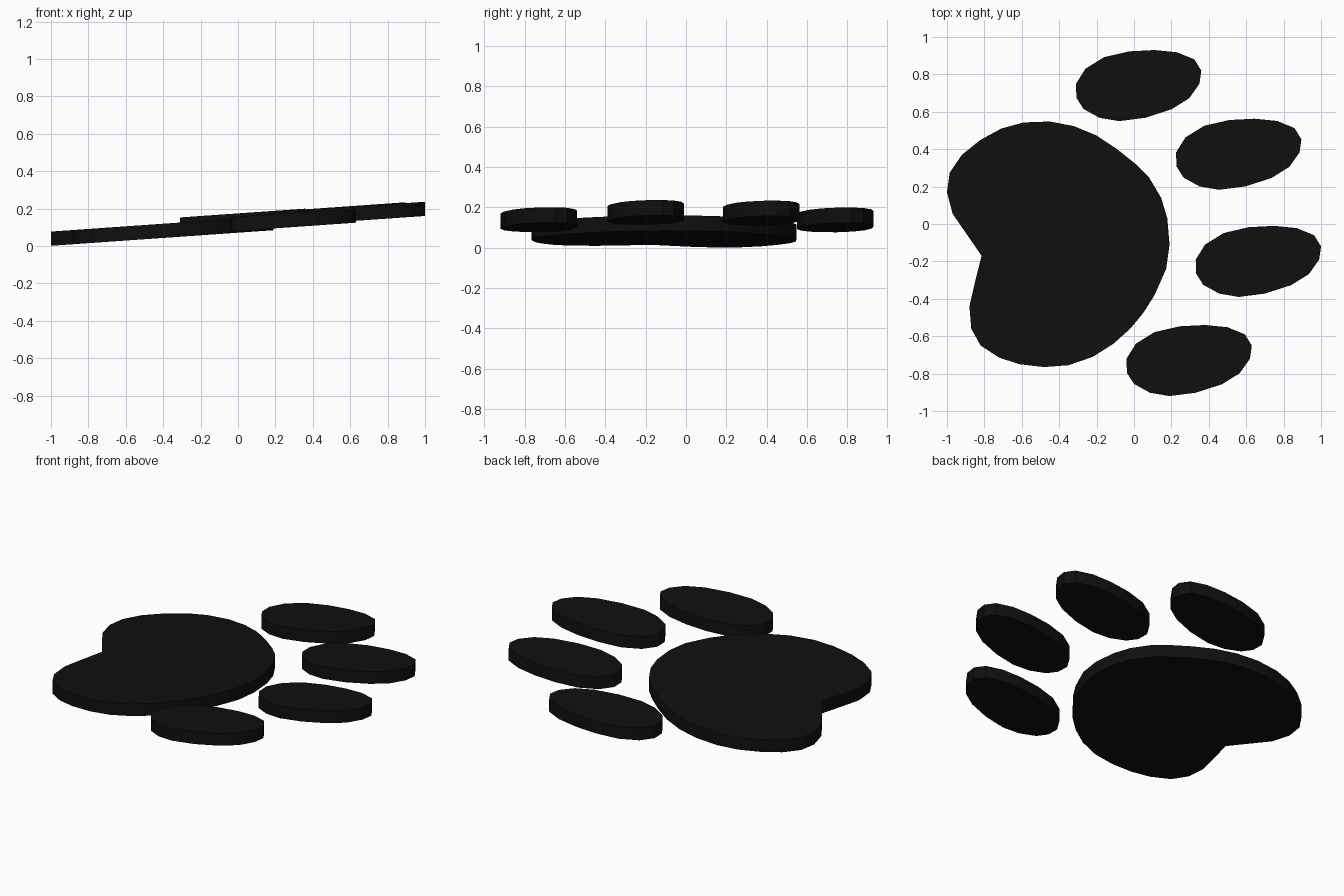
import bpy, bmesh

if "Cube" in bpy.data.objects:
    bpy.data.objects.remove(bpy.data.objects["Cube"])

SLOPE = 0.07       # the whole print rises gently towards +x
THICK = 0.076

black = bpy.data.materials.new("black_rubber")
black.diffuse_color = (0.005, 0.005, 0.005, 1)
black.use_nodes = True
black.node_tree.nodes["Principled BSDF"].inputs["Base Color"].default_value = black.diffuse_color


def slab(name, outline, centre, mid_z):
    """Extrude an outline into a tilted flat slab."""
    cx, cy = centre
    bm = bmesh.new()
    verts = [bm.verts.new((cx + x, cy + y, mid_z + SLOPE * x - THICK / 2))
             for x, y in outline]
    face = bm.faces.new(verts)
    ext = bmesh.ops.extrude_face_region(bm, geom=[face])
    top = [g for g in ext["geom"] if isinstance(g, bmesh.types.BMVert)]
    bmesh.ops.translate(bm, verts=top, vec=(0, 0, THICK))
    bmesh.ops.recalc_face_normals(bm, faces=bm.faces)
    mesh = bpy.data.meshes.new(name)
    bm.to_mesh(mesh)
    bm.free()
    obj = bpy.data.objects.new(name, mesh)
    bpy.context.collection.objects.link(obj)
    mesh.materials.append(black)
    bpy.ops.object.select_all(action='DESELECT')
    obj.select_set(True)
    bpy.context.view_layer.objects.active = obj
    bpy.ops.object.shade_smooth_by_angle()
    return obj


# Main pad: rounded heart-like outline with a notch at the heel
pad = [(-.815, -.17), (-.97, .055), (-1, .17), (-.985, .275), (-.92, .37),
       (-.82, .45), (-.71, .51), (-.59, .543), (-.45, .548), (-.32, .523),
       (-.2, .473), (-.09, .4), (.01, .32), (.08, .25), (.145, .14),
       (.178, .03), (.19, -.11), (.172, -.24), (.11, -.38), (.05, -.475),
       (-.02, -.56), (-.11, -.64), (-.22, -.71), (-.35, -.755), (-.48, -.765),
       (-.61, -.75), (-.72, -.715), (-.82, -.65), (-.87, -.56), (-.88, -.44),
       (-.85, -.31)]
slab("main_pad", pad, (0, 0), 0.109)

# Toe pads: one egg-shaped outline repeated four times
toe = [(-.335, .01), (-.333, -.065), (-.295, -.125), (-.21, -.172),
       (-.105, -.19), (.035, -.172), (.175, -.127), (.27, -.068), (.325, .01),
       (.335, .08), (.298, .14), (.205, .178), (.085, .19), (-.05, .183),
       (-.185, .152), (-.285, .09)]
toes = [(.025, .74, .138), (.56, .373, .172), (.665, -.2, .175), (.295, -.73, .139)]
for i, (x, y, z) in enumerate(toes, 1):
    slab(f"toe_pad_{i}", toe, (x, y), z)
